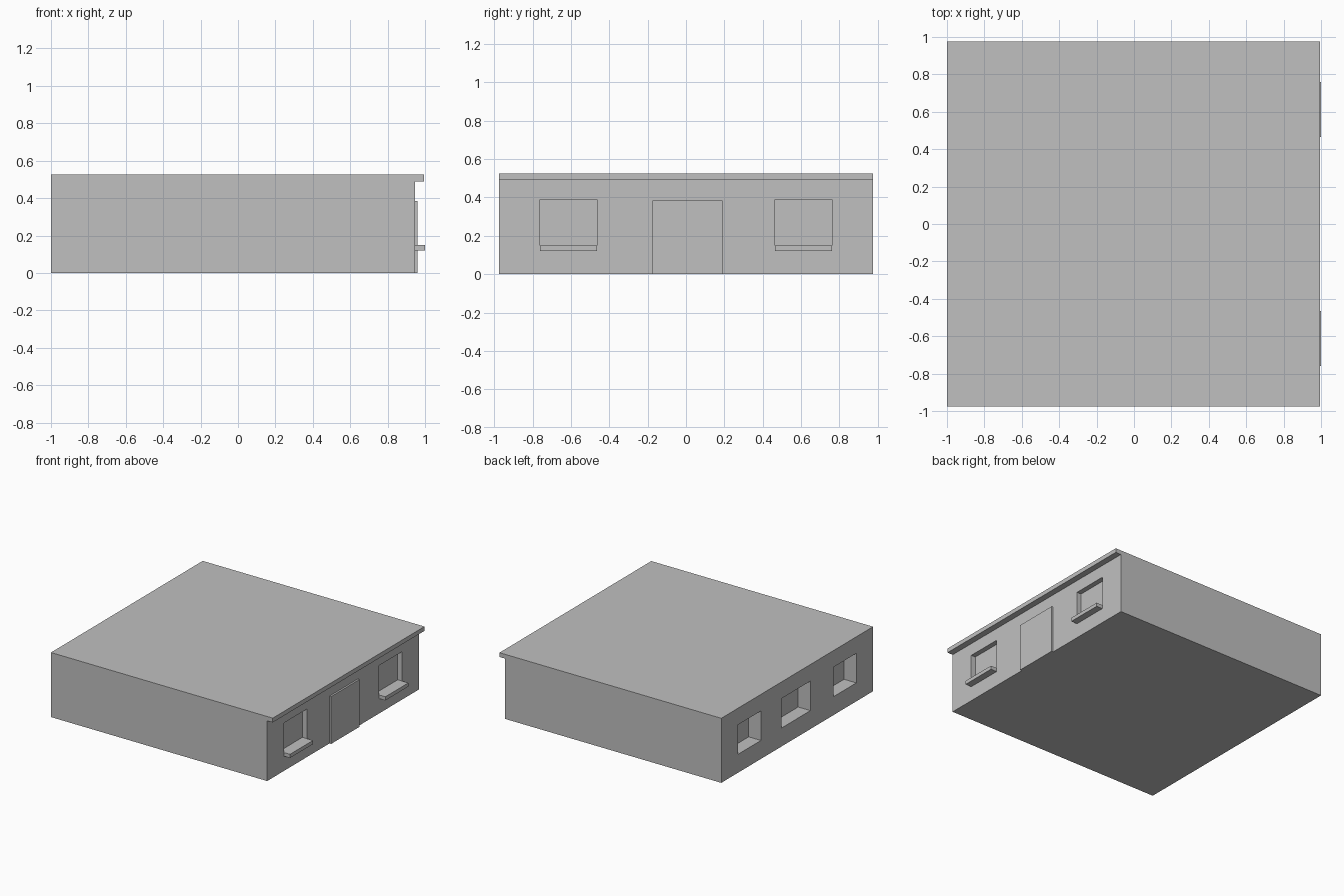
import bpy

cube = bpy.data.objects.get("Cube")
if cube:
    bpy.data.objects.remove(cube, do_unlink=True)

grey = bpy.data.materials.new("plain grey")
grey.use_nodes = True
grey.diffuse_color = (0.53, 0.53, 0.53, 1)
grey.node_tree.nodes["Principled BSDF"].inputs["Base Color"].default_value = (0.53, 0.53, 0.53, 1)

HALF = 0.975         # half the building's width along y
WALL, EAVE = 0.945, 0.995
SILL_Z, HEAD_Z = 0.15, 0.39
SIDE_WINDOWS = ((-0.76, -0.465), (0.465, 0.76))


def box(name, x, y, z):
    """Box from (low, high) ranges on each axis."""
    bpy.ops.mesh.primitive_cube_add(size=1, location=[sum(r) / 2 for r in (x, y, z)])
    ob = bpy.context.object
    ob.name = name
    ob.scale = [r[1] - r[0] for r in (x, y, z)]
    bpy.ops.object.transform_apply(location=False, rotation=False, scale=True)
    ob.data.materials.append(grey)
    return ob


# Building body: a side profile with the roof overhang, extruded along y
profile = [(-1, 0), (WALL, 0), (WALL, 0.49), (EAVE, 0.49), (EAVE, 0.525), (-1, 0.525)]
n = len(profile)
verts = [(x, y, z) for y in (-HALF, HALF) for x, z in profile]
faces = [list(range(n)), list(range(2 * n - 1, n - 1, -1))]
faces += [[i, i + n, (i + 1) % n + n, (i + 1) % n] for i in range(n)]
mesh = bpy.data.meshes.new("building_body")
mesh.from_pydata(verts, [], faces)
mesh.materials.append(grey)
body = bpy.data.objects.new("building_body", mesh)
bpy.context.collection.objects.link(body)


def recess(name, x, y):
    """Cut a window niche into the body."""
    cutter = box(name, x, y, (SILL_Z, HEAD_Z))
    cutter.hide_render = True
    mod = body.modifiers.new(name, 'BOOLEAN')
    mod.operation = 'DIFFERENCE'
    mod.solver = 'EXACT'
    mod.object = cutter
    bpy.context.view_layer.objects.active = body
    bpy.ops.object.modifier_apply(modifier=name)
    bpy.data.objects.remove(cutter, do_unlink=True)


# Shallow windows beside the door, each with a projecting sill
for label, y in zip(("near", "far"), SIDE_WINDOWS):
    recess(label + "_window_cutter", (WALL - 0.04, WALL + 0.02), y)
    box(label + "_window_sill", (WALL - 0.01, 1.0), y, (0.12, SILL_Z))

# Three deeper windows on the opposite wall
for i, y in enumerate(SIDE_WINDOWS + ((-0.17, 0.20),)):
    recess(f"rear_window_cutter_{i}", (-1.1, -0.89), y)

# Door panel standing slightly proud of the wall
box("door", (WALL - 0.01, 0.96), (-0.175, 0.19), (0, 0.385))
